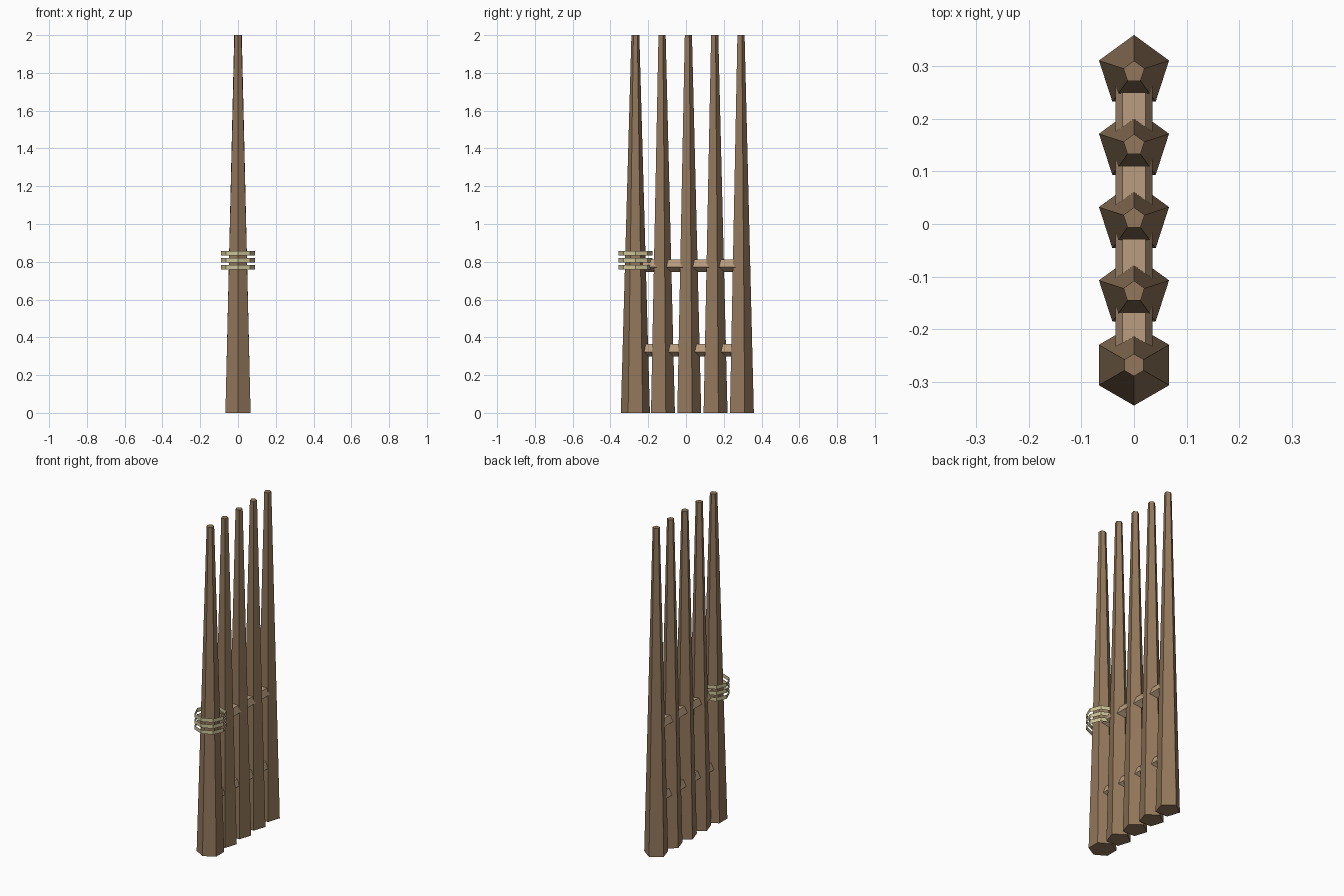
import bpy
from math import pi

cube = bpy.data.objects.get("Cube")
if cube:
    bpy.data.objects.remove(cube, do_unlink=True)


def material(name, colour):
    mat = bpy.data.materials.new(name)
    mat.use_nodes = True
    mat.diffuse_color = colour
    mat.node_tree.nodes["Principled BSDF"].inputs["Base Color"].default_value = colour
    return mat


wood = material("wood", (0.29, 0.185, 0.105, 1))
pale_wood = material("pale wood", (0.49, 0.34, 0.21, 1))
rope = material("rope", (0.61, 0.55, 0.31, 1))


def prism(name, mat, sides, r1, r2, depth, location, rotation=(0, 0, 0), fill="NGON"):
    bpy.ops.mesh.primitive_cone_add(vertices=sides, radius1=r1, radius2=r2, depth=depth,
                                    location=location, rotation=rotation, end_fill_type=fill)
    obj = bpy.context.object
    obj.name = name
    obj.data.materials.append(mat)
    return obj


# Row of tapered posts, the front one six-sided and the rest five-sided
front_y, spacing, count = -0.268, 0.1393, 5
for i in range(count):
    sides, radius = (6, 0.077) if i == 0 else (5, 0.07)
    prism(f"post_{i + 1}", wood, sides, radius, 0.021, 2, (0, front_y + i * spacing, 1))

# Two five-sided rails, flat side up, running through the posts
length = spacing * (count - 1)
for name, z in (("lower_rail", 0.335), ("upper_rail", 0.783)):
    prism(name, pale_wood, 5, 0.037, 0.037, length,
          (0, front_y + length / 2, z), (pi / 2, 0, pi))
    bpy.context.object.rotation_euler = (-pi / 2, 0, 0)

# Open rope bands wound around the front post
for i in range(3):
    prism(f"rope_band_{i + 1}", rope, 8, 0.09, 0.09, 0.024,
          (0, front_y, 0.77 + i * 0.037), fill="NOTHING")
